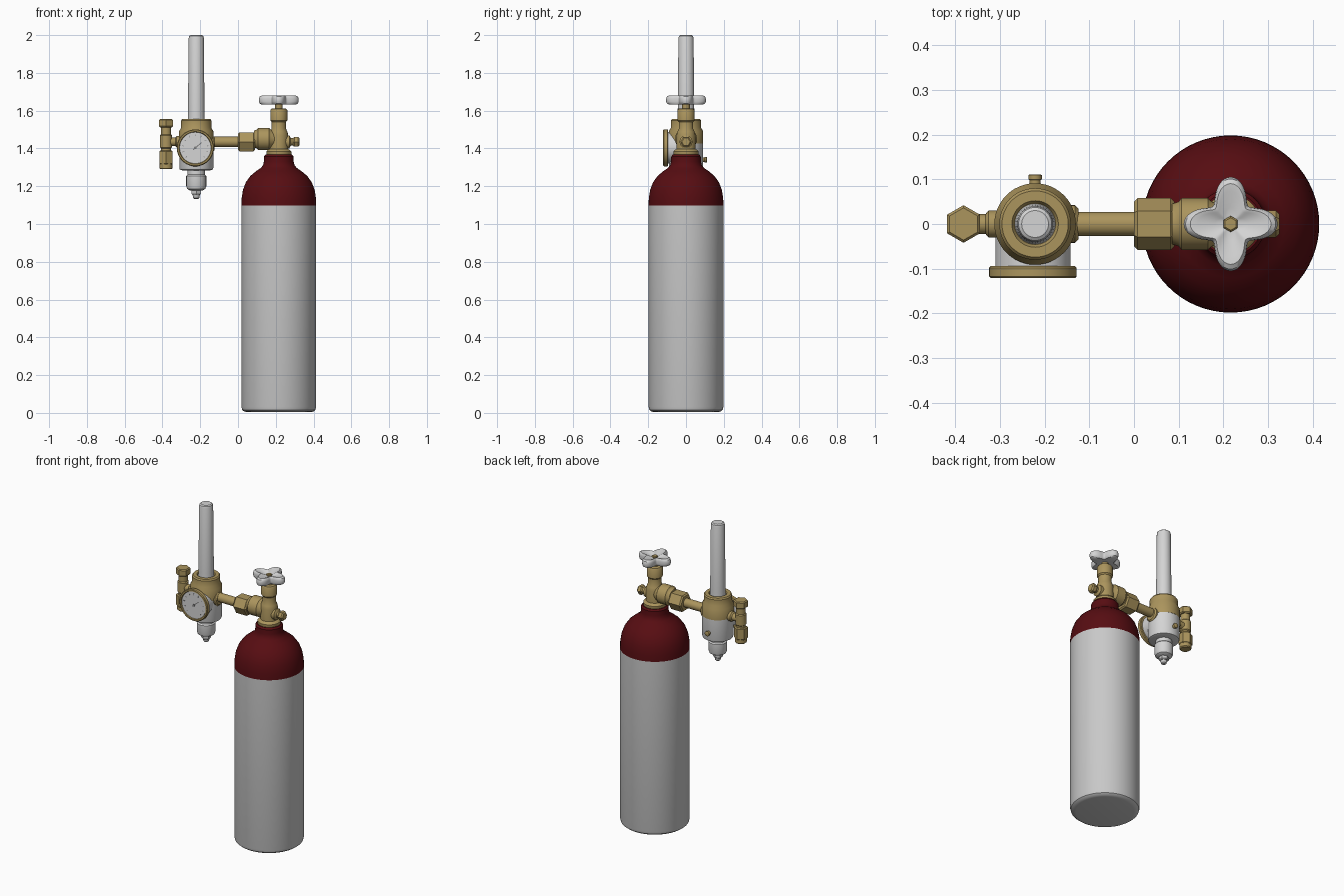
import bpy, bmesh, math
from mathutils import Matrix, Vector

cube = bpy.data.objects.get("Cube")
if cube:
    bpy.data.objects.remove(cube, do_unlink=True)


def material(name, rgb, metallic=0.0):
    m = bpy.data.materials.new(name)
    m.use_nodes = True
    m.diffuse_color = (*rgb, 1)
    bsdf = m.node_tree.nodes["Principled BSDF"]
    bsdf.inputs["Base Color"].default_value = (*rgb, 1)
    bsdf.inputs["Roughness"].default_value = 0.5
    return m


GREY = material("light grey paint", (0.58, 0.58, 0.58))
WHITE = material("white enamel", (0.66, 0.66, 0.66))
RED = material("dark red paint", (0.095, 0.004, 0.006))
BRASS = material("brass", (0.41, 0.30, 0.11))
DARK = material("dial marking grey", (0.22, 0.22, 0.22))

AXES = {
    "Z": Matrix.Identity(4),
    "X": Matrix.Rotation(math.pi / 2, 4, "Y"),
    "-X": Matrix.Rotation(-math.pi / 2, 4, "Y"),
    "Y": Matrix.Rotation(-math.pi / 2, 4, "X"),
    "-Y": Matrix.Rotation(math.pi / 2, 4, "X"),
}


def finish(name, bm, mat, matrix=Matrix.Identity(4)):
    bmesh.ops.recalc_face_normals(bm, faces=bm.faces)
    mesh = bpy.data.meshes.new(name)
    bm.to_mesh(mesh)
    bm.free()
    mesh.materials.append(mat)
    mesh.transform(matrix)
    obj = bpy.data.objects.new(name, mesh)
    bpy.context.collection.objects.link(obj)
    bpy.ops.object.select_all(action="DESELECT")
    obj.select_set(True)
    bpy.context.view_layer.objects.active = obj
    bpy.ops.object.shade_smooth_by_angle(angle=math.radians(35))
    return obj


def loft(bm, rings):
    """Skin a stack of vertex rings and cap both ends."""
    for a, b in zip(rings, rings[1:]):
        n = len(a)
        for i in range(n):
            bm.faces.new((a[i], a[(i + 1) % n], b[(i + 1) % n], b[i]))
    bm.faces.new(rings[0][::-1])
    bm.faces.new(rings[-1])


def turned(name, mat, origin, profile, axis="Z", sides=40):
    """Revolve (radius, distance) pairs about an axis; six sides make a hex nut."""
    bm = bmesh.new()
    rings = []
    for r, d in profile:
        angles = [math.pi / 2 + 2 * math.pi * i / sides for i in range(sides)]
        rings.append([bm.verts.new((r * math.cos(a), r * math.sin(a), d)) for a in angles])
    loft(bm, rings)
    return finish(name, bm, mat, Matrix.Translation(origin) @ AXES[axis])


def chamfered(r, start, end, c=0.008):
    return [(r - c, start), (r, start + c), (r, end - c), (r - c, end)]


TANK_X, REG_X, PIPE_Z, OUT_X = 0.216, -0.221, 1.435, -0.381

# Tank
turned("tank_body", GREY, (TANK_X, 0, 0),
       [(0.165, 0.004), (0.183, 0.007), (0.194, 0.016), (0.198, 0.032), (0.198, 1.098)], sides=64)
turned("tank_shoulder", RED, (TANK_X, 0, 0),
       [(0.198, 1.098), (0.197, 1.135), (0.19, 1.18), (0.175, 1.22), (0.15, 1.255),
        (0.12, 1.28), (0.095, 1.297), (0.083, 1.312), (0.079, 1.33), (0.078, 1.358),
        (0.07, 1.368)], sides=64)

# Tank valve
turned("valve_collar", BRASS, (TANK_X, 0, 0),
       [(0.062, 1.36), (0.066, 1.367), (0.066, 1.384), (0.058, 1.393), (0.046, 1.398)])
turned("valve_body", BRASS, (TANK_X, 0, 0),
       [(0.05, 1.39), (0.05, 1.47), (0.045, 1.49), (0.038, 1.505), (0.038, 1.54),
        (0.045, 1.548), (0.045, 1.602), (0.04, 1.61), (0.02, 1.612), (0.02, 1.66)])
turned("valve_inlet", BRASS, (0, 0, PIPE_Z + 0.015),
       [(0.045, 0.085), (0.05, 0.1), (0.058, 0.106), (0.058, 0.165), (0.05, 0.174), (0.04, 0.21)], "X")
turned("relief_stub", BRASS, (0, 0, PIPE_Z), [(0.034, 0.22), (0.034, 0.272), (0.02, 0.28), (0.02, 0.3)], "X")
turned("relief_plug", BRASS, (0, 0, PIPE_Z), chamfered(0.03, 0.29, 0.325), "X", 6)

# Four lobed handwheel
bm = bmesh.new()
rings = []
for scale, z in [(0.4, 1.632), (0.86, 1.632), (0.96, 1.638), (1, 1.648), (1, 1.664),
                 (0.96, 1.674), (0.86, 1.68), (0.7, 1.678), (0.35, 1.667), (0.15, 1.665)]:
    ring = []
    for i in range(96):
        a = 2 * math.pi * i / 96
        r = scale * (0.056 + 0.049 * (0.5 + 0.5 * math.cos(4 * a)) ** 0.9)
        ring.append(bm.verts.new((TANK_X + r * math.cos(a), r * math.sin(a), z)))
    rings.append(ring)
loft(bm, rings)
finish("handwheel", bm, WHITE)
turned("handwheel_nut", BRASS, (TANK_X, 0, 0), chamfered(0.018, 1.655, 1.674, 0.004), sides=6)

# Connecting pipe
turned("pipe_nut", BRASS, (0, 0, PIPE_Z), chamfered(0.058, 0.0, 0.09), "X", 6)
turned("connecting_pipe", BRASS, (0, 0, PIPE_Z), [(0.027, -0.16), (0.027, 0.02)], "X")
turned("pipe_flange", BRASS, (0, 0, PIPE_Z - 0.01), chamfered(0.042, -0.17, -0.124), "X")

# Regulator
turned("regulator_body", WHITE, (REG_X, 0, 0),
       [(0.075, 1.284), (0.087, 1.288), (0.09, 1.297), (0.09, 1.45)], sides=48)
turned("regulator_cap", BRASS, (REG_X, 0, 0),
       [(0.091, 1.425), (0.091, 1.49), (0.08, 1.51), (0.08, 1.548), (0.074, 1.556),
        (0.052, 1.556), (0.046, 1.545)], sides=48)
turned("regulator_lower_neck", WHITE, (REG_X, 0, 0),
       [(0.034, 1.178), (0.048, 1.186), (0.053, 1.2), (0.053, 1.255), (0.046, 1.262), (0.046, 1.29)])
turned("drain_nut", GREY, (REG_X, 0, 0), chamfered(0.029, 1.155, 1.182, 0.005), sides=6)
turned("drain_tip", GREY, (REG_X, 0, 0), [(0.01, 1.133), (0.016, 1.138), (0.02, 1.16)], sides=24)
turned("flow_tube", WHITE, (REG_X, 0, 0),
       [(0.046, 1.53), (0.044, 1.58), (0.04, 1.985), (0.037, 1.995), (0.03, 2.0)])
turned("back_screw", BRASS, (REG_X, 0, 1.34), [(0.012, 0.08), (0.012, 0.098), (0.015, 0.1), (0.015, 0.109),
                                               (0.012, 0.111)], "Y", 24)

# Pressure gauge
GAUGE = (REG_X - 0.005, 0, 1.403)
turned("gauge_housing", WHITE, GAUGE, [(0.084, 0.0), (0.084, 0.1)], "-Y", 48)
turned("gauge_rim", BRASS, GAUGE,
       [(0.094, 0.094), (0.098, 0.098), (0.098, 0.117), (0.094, 0.121), (0.086, 0.121), (0.083, 0.114)], "-Y", 48)
turned("gauge_dial", WHITE, GAUGE, [(0.083, 0.11), (0.083, 0.1155)], "-Y", 48)


def dial_mark(name, angle, inner, outer, width):
    bm = bmesh.new()
    bmesh.ops.create_cube(bm, size=1)
    shape = Matrix.Diagonal((width, outer - inner, 0.001, 1))
    bm.transform(Matrix.Translation(((0, (inner + outer) / 2, 0.116))) @ shape)
    finish(name, bm, DARK, Matrix.Translation(GAUGE) @ AXES["-Y"] @ Matrix.Rotation(angle, 4, "Z"))


for i in range(11):
    dial_mark(f"dial_tick_{i + 1}", math.radians(-135 + 27 * i), 0.062, 0.072, 0.003)
dial_mark("dial_needle", math.radians(-50), -0.015, 0.045, 0.005)
turned("needle_hub", DARK, GAUGE, [(0.007, 0.115), (0.007, 0.119)], "-Y", 16)

# Outlet fitting
turned("outlet_connector", BRASS, (0, 0, PIPE_Z), [(0.03, 0.28), (0.03, 0.325), (0.022, 0.332), (0.022, 0.38)], "-X")
turned("outlet_stem", BRASS, (OUT_X, 0, 0), [(0.027, 1.37), (0.027, 1.525)], sides=32)
turned("outlet_top_nut", BRASS, (OUT_X, 0, 0), chamfered(0.042, 1.512, 1.556, 0.006), sides=6)
turned("outlet_middle_collar", BRASS, (OUT_X, 0, 0), chamfered(0.032, 1.4, 1.475, 0.006), sides=32)
turned("outlet_lower_nut", BRASS, (OUT_X, 0, 0), chamfered(0.04, 1.315, 1.39, 0.006), sides=6)
turned("outlet_nozzle", BRASS, (OUT_X, 0, 0), chamfered(0.034, 1.29, 1.33, 0.005), sides=32)
